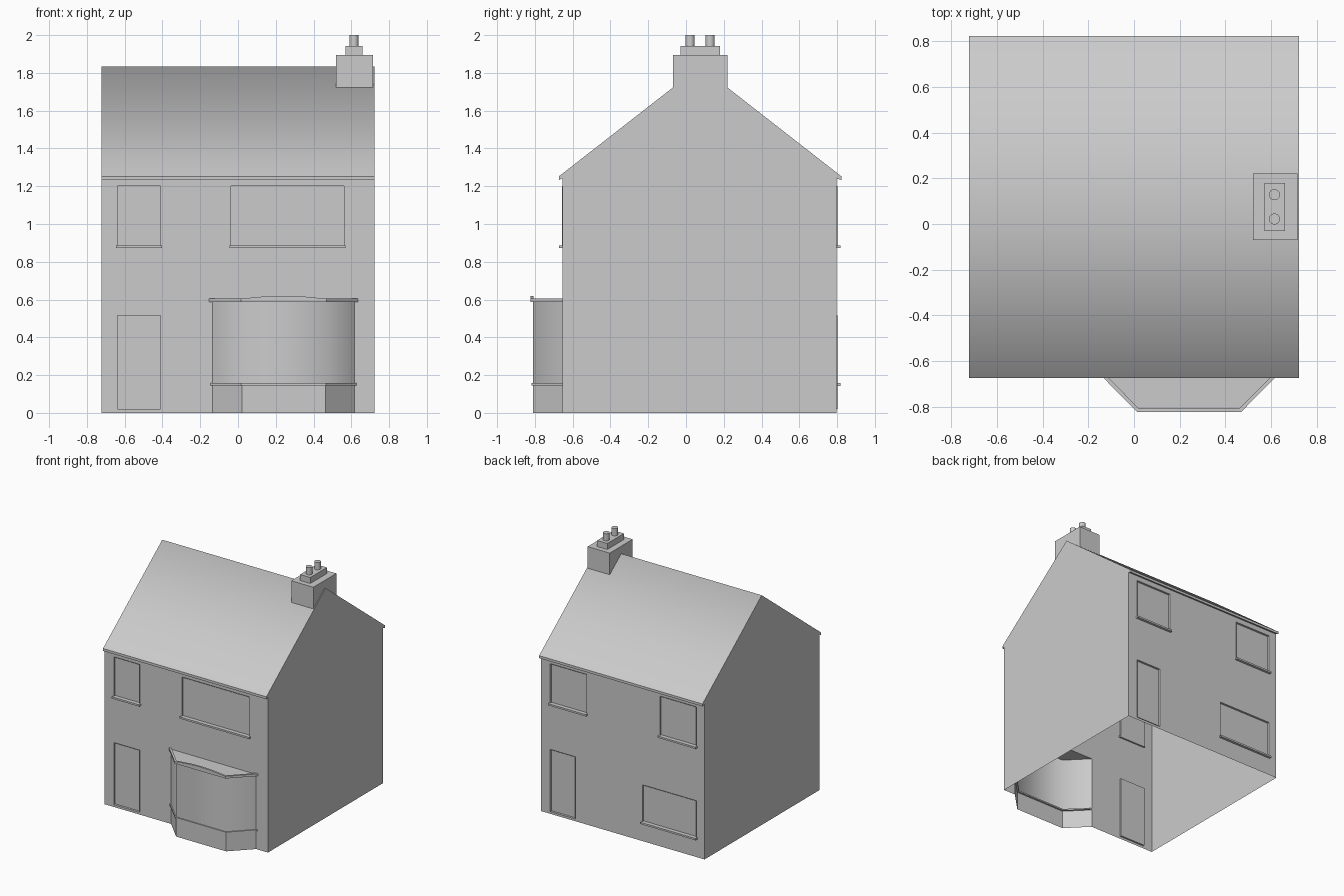
import bpy, bmesh, math
from mathutils import Vector

if "Cube" in bpy.data.objects:
    bpy.data.objects.remove(bpy.data.objects["Cube"], do_unlink=True)

GREY = 0.6
mat = bpy.data.materials.new("plain grey")
mat.use_nodes = True
mat.diffuse_color = (GREY, GREY, GREY, 1)
mat.node_tree.nodes["Principled BSDF"].inputs["Base Color"].default_value = (GREY, GREY, GREY, 1)

HALF = 0.722                      # half width of the house
FRONT, BACK, RIDGE = -0.653, 0.797, 0.075
EAVE, TOP = 1.252, 1.835


def make(name, faces, smooth=False, outward=None):
    """Object from lists of corner points; shared corners are welded."""
    bm = bmesh.new()
    for corners in faces:
        bm.faces.new([bm.verts.new(c) for c in corners])
    bmesh.ops.remove_doubles(bm, verts=bm.verts, dist=1e-5)
    if outward is None:
        bmesh.ops.recalc_face_normals(bm, faces=bm.faces)
    else:
        for f in bm.faces:
            f.normal_update()
            if f.normal.dot(f.calc_center_median() - Vector(outward)) < 0:
                f.normal_flip()
    for f in bm.faces:
        f.smooth = smooth
    me = bpy.data.meshes.new(name)
    bm.to_mesh(me)
    bm.free()
    me.materials.append(mat)
    ob = bpy.data.objects.new(name, me)
    bpy.context.collection.objects.link(ob)
    return ob


def prism(name, outline, lo, hi, axis):
    """Closed solid: a 2D outline pushed along one axis from lo to hi."""
    def put(p, d):
        q = list(p)
        q.insert(axis, d)
        return tuple(q)
    sides = [[put(a, lo), put(b, lo), put(b, hi), put(a, hi)]
             for a, b in zip(outline, outline[1:] + outline[:1])]
    return make(name, sides + [[put(p, d) for p in outline] for d in (lo, hi)])


def box(name, x0, x1, y0, y1, z0, z1):
    return prism(name, [(x0, y0), (x1, y0), (x1, y1), (x0, y1)], z0, z1, 2)


def rect(x0, x1, z0, z1, y):
    return [(x0, y, z0), (x1, y, z0), (x1, y, z1), (x0, y, z1)]


def wall(name, y, openings):
    """Thin wall with rectangular holes."""
    xs = sorted({-HALF, HALF} | {v for o in openings for v in o[:2]})
    zs = sorted({0, EAVE - 0.01} | {v for o in openings for v in o[2:]})
    faces = []
    for x0, x1 in zip(xs, xs[1:]):
        for z0, z1 in zip(zs, zs[1:]):
            cx, cz = (x0 + x1) / 2, (z0 + z1) / 2
            if not any(o[0] < cx < o[1] and o[2] < cz < o[3] for o in openings):
                faces.append(rect(x0, x1, z0, z1, y))
    make(name, faces, outward=(0, RIDGE, 0.6))


def opening(name, y, out, o, sill):
    """Recessed pane with a slim projecting frame edge and optional sill."""
    lip, deep = y + out * 0.004, y - out * 0.013
    a, b = rect(*o, lip), rect(*o, deep)
    make(name, [b], outward=(0, RIDGE, 0.6))
    make(name + "_frame", [[a[i], a[i - 1], b[i - 1], b[i]] for i in range(4)])
    if sill:
        ys = sorted((deep, y + out * 0.02))
        box(name + "_sill", o[0] - 0.008, o[1] + 0.008, *ys, o[2] - 0.012, o[2] + 0.002)


# Windows and doors: x range, z range
UP = (0.885, 1.2)
front = {"front_small_window": (-0.638, -0.41, *UP),
         "front_wide_window": (-0.037, 0.56, *UP),
         "front_door": (-0.638, -0.41, 0.02, 0.515)}
back = {"back_left_window": (0.32, 0.64, *UP),
        "back_right_window": (-0.65, -0.33, *UP),
        "back_lower_window": (-0.65, -0.175, 0.155, 0.45),
        "back_door": (0.42, 0.64, 0.02, 0.515)}
BAY_HOLE = (-0.135, 0.617, 0, 0.59)
for side, y, out, items, extra in (("front", FRONT, -1, front, [BAY_HOLE]),
                                   ("back", BACK, 1, back, [])):
    wall(side + "_wall", y, list(items.values()) + extra)
    for name, o in items.items():
        opening(name, y, out, o, "window" in name)

# Roof profile (y, z) from the front soffit over the ridge to the back soffit
DROP = 0.748
eave_front = [(FRONT, EAVE - 0.01), (RIDGE - DROP, EAVE - 0.02), (RIDGE - DROP, EAVE)]
eave_back = [(2 * RIDGE - y, z) for y, z in reversed(eave_front)]
eave_back[-1] = (BACK, EAVE - 0.01)
profile = eave_front + [(RIDGE, TOP)] + eave_back


def strips(points):
    return [[(-HALF, *a), (HALF, *a), (HALF, *b), (-HALF, *b)]
            for a, b in zip(points, points[1:])]


make("roof", strips(profile[2:5]), smooth=True, outward=(0, RIDGE, 0.6))
make("front_eave", strips(profile[:3]), outward=(0, RIDGE, 1.4))
make("back_eave", strips(profile[4:]), outward=(0, RIDGE, 1.4))

# Gable walls
for name, x in (("left_gable", HALF), ("right_gable", -HALF)):
    outline = [(FRONT, 0)] + profile + [(BACK, 0)]
    make(name, [[(x, *p) for p in outline]], outward=(0, RIDGE, 0.6))

# Chimney stack straddling the ridge, with cap and two pots
CH = 0.145
foot = TOP - CH * (TOP - EAVE) / DROP
prism("chimney_stack", [(RIDGE - CH, foot), (RIDGE, TOP), (RIDGE + CH, foot),
                        (RIDGE + CH, 1.895), (RIDGE - CH, 1.895)], 0.52, 0.715, 0)
box("chimney_cap", 0.57, 0.66, RIDGE - 0.105, RIDGE + 0.105, 1.895, 1.943)
for name, y in (("front_pot", RIDGE - 0.053), ("back_pot", RIDGE + 0.053)):
    ring = [(0.614 + 0.024 * math.cos(i * math.tau / 24),
             y + 0.024 * math.sin(i * math.tau / 24)) for i in range(24)]
    pot = prism(name, ring, 1.943, 2.0, 2)
    for p in pot.data.polygons:
        p.use_smooth = len(p.vertices) == 4
    for e in pot.data.edges:
        a, b = (pot.data.vertices[i].co.z for i in e.vertices)
        e.use_edge_sharp = abs(a - b) < 1e-4


# Bay window
def bay(d=0):
    """Plan of the bay, grown outward by d."""
    return [(-0.135 - 1.41 * d, FRONT), (0.02 - 0.41 * d, -0.81 - d),
            (0.462 + 0.41 * d, -0.81 - d), (0.617 + 1.41 * d, FRONT)]


def bay_panels(name, z0, z1, smooth):
    path = bay()
    make(name, [[(*a, z0), (*b, z0), (*b, z1), (*a, z1)]
                for a, b in zip(path, path[1:])], smooth, outward=(0.24, -0.6, 0.3))


bay_panels("bay_plinth", 0, 0.15, False)
bay_panels("bay_glazing", 0.15, 0.59, True)
prism("bay_sill", bay(0.008) + bay(-0.015)[::-1], 0.146, 0.157, 2)
prism("bay_roof", bay(0.004), 0.588, 0.597, 2)
prism("bay_rim", bay(0.013) + bay(-0.003)[::-1], 0.588, 0.606, 2)

# Gently arched crest along the front of the bay rim
x0, x1 = bay(0.013)[1][0], bay(0.013)[2][0]
arch = [(x0 + (x1 - x0) * i / 16, 0.604 + 0.016 * math.sin(math.pi * i / 16))
        for i in range(17)]
prism("bay_crest", [(x1, 0.59), (x0, 0.59)] + arch, -0.823, -0.807, 1)
